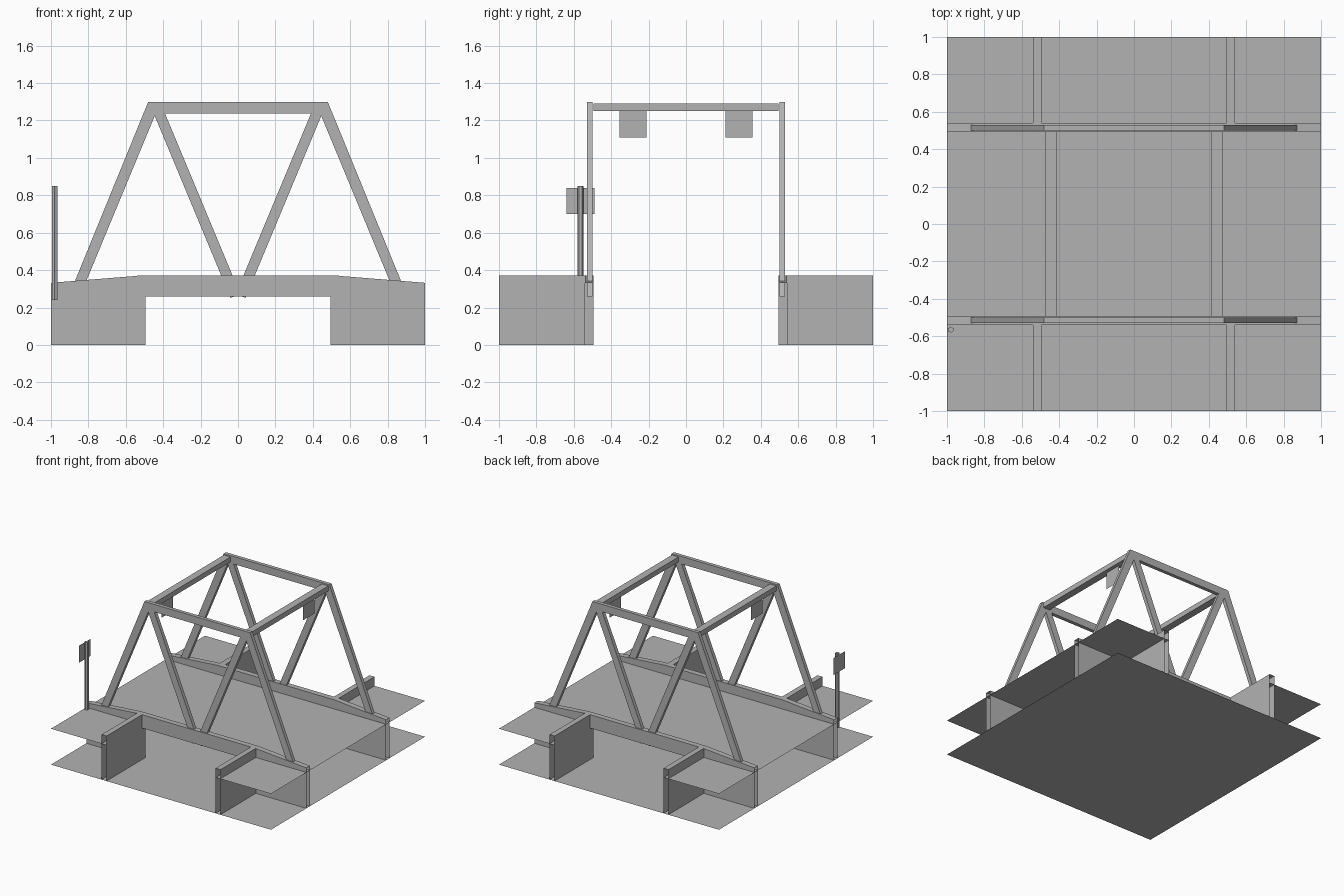
import bpy
import bmesh
from math import atan2, hypot
from mathutils import Matrix, Vector

default = bpy.data.objects.get("Cube")
if default:
    bpy.data.objects.remove(default, do_unlink=True)

# One grey for everything
GREY = (0.45, 0.45, 0.45, 1)
grey = bpy.data.materials.new("plain grey")
grey.use_nodes = True
grey.diffuse_color = GREY
grey.node_tree.nodes["Principled BSDF"].inputs["Base Color"].default_value = GREY

DECK_Z = 0.295
WALL_TOP = 0.37
SIDES = (("front", -1), ("back", 1))
ENDS = (("right", -1), ("left", 1))


def finish(name, bm):
    mesh = bpy.data.meshes.new(name)
    bm.to_mesh(mesh)
    bm.free()
    mesh.materials.append(grey)
    obj = bpy.data.objects.new(name, mesh)
    bpy.context.collection.objects.link(obj)
    return obj


def polygon(name, points):
    """A single flat face."""
    bm = bmesh.new()
    bm.faces.new([bm.verts.new(p) for p in points])
    return finish(name, bm)


def sheet(name, x0, x1, y0, y1, z):
    return polygon(name, [(x0, y0, z), (x1, y0, z), (x1, y1, z), (x0, y1, z)])


def prism(name, outline, y0, y1, open_ends=False):
    """Extrude an (x, z) outline along y; optionally open the outer ends."""
    bm = bmesh.new()
    face = bm.faces.new([bm.verts.new((x, y0, z)) for x, z in outline])
    swept = bmesh.ops.extrude_face_region(bm, geom=[face])["geom"]
    bmesh.ops.translate(bm, vec=(0, y1 - y0, 0),
                        verts=[v for v in swept if isinstance(v, bmesh.types.BMVert)])
    bmesh.ops.recalc_face_normals(bm, faces=bm.faces)
    if open_ends:
        outer = [f for f in bm.faces
                 if max(map(abs, f.calc_center_median().xy)) > 0.99]
        bmesh.ops.delete(bm, geom=outer, context="FACES")
    return finish(name, bm)


def box(name, x0, x1, y0, y1, z0, z1, open_ends=False):
    outline = [(x0, z0), (x1, z0), (x1, z1), (x0, z1)]
    return prism(name, outline, y0, y1, open_ends)


def bar(name, start, end, width, y0, y1):
    """A straight square-cut bar between two (x, z) points."""
    a, b = Vector(start), Vector(end)
    along = (b - a).normalized()
    side = Vector((-along.y, along.x)) * width / 2
    return prism(name, [a - side, b - side, b + side, a + side], y0, y1)


# Water and road surface
sheet("water", -1, 1, -1, 1, 0)
sheet("road_deck", -1, 1, -0.5, 0.5, DECK_Z)

for side, sy in SIDES:
    inner, outer = sorted((sy * 0.495, sy * 0.54))
    t0, t1 = sorted((sy * 0.5, sy * 0.53))

    # Edge girder and top chord
    box(side + "_girder", -0.495, 0.495, inner, outer, 0.26, WALL_TOP)
    prism(side + "_top_chord",
          [(-0.48, 1.3), (0.48, 1.3), (0.455, 1.238), (-0.455, 1.238)], t0, t1)

    for end, sx in ENDS:
        tag = side + "_" + end

        # Bank top with its abutment and sloping wing wall
        bx = sorted((sx * 0.5, sx))
        by = sorted((sy * 0.5, sy))
        sheet(tag + "_bank", *bx, *by, DECK_Z)
        wx = sorted((sx * 0.495, sx * 0.54))
        wy = sorted((sy * 0.54, sy))
        box(tag + "_abutment", *wx, *wy, 0, WALL_TOP, open_ends=True)
        wing = [(0.495, 0), (1, 0), (1, 0.332), (0.53, WALL_TOP), (0.495, WALL_TOP)]
        prism(tag + "_wing_wall", [(sx * x, z) for x, z in wing],
              inner, outer, open_ends=True)

        # Sloping end post and inner brace of the truss
        post = [(0.905, 0.26), (0.845, 0.26), (0.42, 1.285), (0.48, 1.3)]
        prism(tag + "_end_post", [(sx * x, z) for x, z in post], t0, t1)
        bar(tag + "_brace", (sx * 0.434, 1.27), (sx * 0.014, 0.262), 0.056, t0, t1)

# Overhead cross beams, each with a hanging sign over one lane
for end, sx in ENDS:
    x0, x1 = sorted((sx * 0.415, sx * 0.475))
    box(end + "_cross_beam", x0, x1, -0.495, 0.495, 1.25, 1.292)
    x, y0, y1 = sx * 0.445, sx * 0.21, sx * 0.355
    polygon(end + "_hanging_sign",
            [(x, y0, 1.11), (x, y1, 1.11), (x, y1, 1.25), (x, y0, 1.25)])

# Roadside sign on a six-sided post
bm = bmesh.new()
bmesh.ops.create_cone(bm, cap_ends=True, segments=6, radius1=0.016, radius2=0.016,
                      depth=0.61, matrix=Matrix.Translation((-0.98, -0.565, 0.545)))
finish("sign_post", bm)
polygon("roadside_sign", [(-0.997, -0.64, 0.7), (-0.997, -0.49, 0.7),
                          (-0.997, -0.49, 0.84), (-0.997, -0.64, 0.84)])
